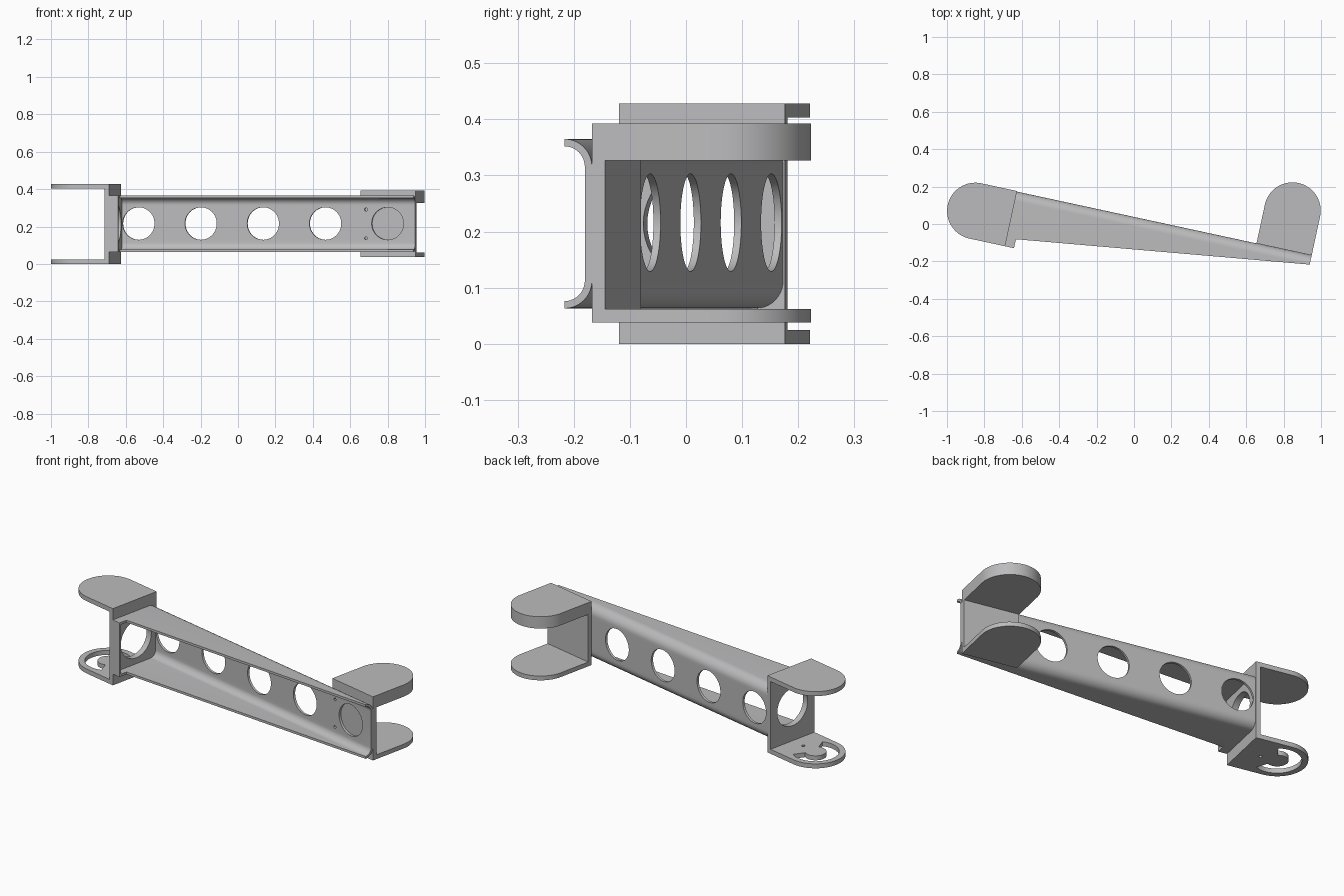
import bpy, bmesh
from math import sin, cos, pi, radians
from mathutils import Matrix

cube = bpy.data.objects.get("Cube")
if cube:
    bpy.data.objects.remove(cube, do_unlink=True)

TURN = Matrix.Rotation(radians(-12.2), 4, 'Z')   # the arm lies askew
MID = 0.214                                      # middle height
LEFT, RIGHT = -0.6485, 0.964                     # arm ends along its length
BACK, FRONT = 0.037, -0.262                      # arm depth limits
BOT, TOP = 0.063, 0.365                          # channel heights
R, WALL = 0.05, 0.013                            # bend radius, sheet thickness
END_R = 0.151                                    # rounded plate radius

grey = bpy.data.materials.new("light_grey")
grey.use_nodes = True
colour = (0.5, 0.5, 0.51, 1)
grey.diffuse_color = colour
grey.node_tree.nodes["Principled BSDF"].inputs["Base Color"].default_value = colour


def finish(name, bm):
    bmesh.ops.recalc_face_normals(bm, faces=bm.faces)
    bm.transform(TURN)
    mesh = bpy.data.meshes.new(name)
    bm.to_mesh(mesh)
    bm.free()
    mesh.materials.append(grey)
    ob = bpy.data.objects.new(name, mesh)
    bpy.context.collection.objects.link(ob)
    return ob


def place(plane, a, b, c):
    return {'xy': (a, b, c), 'yz': (c, a, b), 'xz': (a, c, b)}[plane]


def prism(name, plane, pts, lo, hi):
    """Extrude an outline drawn in a plane between two depths."""
    bm = bmesh.new()
    rings = [[bm.verts.new(place(plane, a, b, c)) for a, b in pts] for c in (lo, hi)]
    for ring in rings:
        bm.faces.new(ring)
    n = len(pts)
    for i in range(n):
        j = (i + 1) % n
        bm.faces.new((rings[0][i], rings[0][j], rings[1][j], rings[1][i]))
    return finish(name, bm)


def arc(a, b, r, start, end, n=24):
    steps = [radians(start + (end - start) * i / n) for i in range(n + 1)]
    return [(a + r * cos(t), b + r * sin(t)) for t in steps]


def circle(a, b, r, n=48):
    return arc(a, b, r, 0, 360, n)[:-1]


def rect(a0, b0, a1, b1):
    return [(a0, b0), (a1, b0), (a1, b1), (a0, b1)]


def cut(ob, cutters):
    for c in cutters:
        c.hide_render = True
        mod = ob.modifiers.new("cut", 'BOOLEAN')
        mod.operation, mod.solver, mod.object = 'DIFFERENCE', 'EXACT', c
        bpy.context.view_layer.objects.active = ob
        bpy.ops.object.modifier_apply(modifier=mod.name)
        bpy.data.objects.remove(c, do_unlink=True)


def channel_section(front):
    """C-shaped section with rounded bends, open toward the front."""
    a = BACK - R
    outer = arc(a, BOT + R, R, -90, 0, 10) + arc(a, TOP - R, R, 0, 90, 10)
    inner = arc(a, TOP - R, R - WALL, 90, 0, 10) + arc(a, BOT + R, R - WALL, 0, -90, 10)
    return [(front, BOT)] + outer + [(front, TOP), (front, TOP - WALL)] + inner + [(front, BOT + WALL)]


# Tapered channel, lofted through sections along the arm
bm = bmesh.new()
rings = []
for x, front in ((LEFT, FRONT), (-0.6, FRONT + 0.003), (-0.5995, -0.213), (RIGHT, -0.0135)):
    rings.append([bm.verts.new((x, y, z)) for y, z in channel_section(front)])
for p, q in zip(rings, rings[1:]):
    for i in range(len(p)):
        j = (i + 1) % len(p)
        bm.faces.new((p[i], p[j], q[j], q[i]))
bm.faces.new(rings[0])
bm.faces.new(rings[-1])
channel = finish("channel", bm)
holes = [prism("hole", 'xz', circle(-0.549 + 0.3405 * i, MID + 0.002, 0.087), 0, 0.1) for i in range(5)]
holes += [prism("pin_hole", 'xz', circle(0.695, MID + s * 0.077, 0.008, 12), 0, 0.1) for s in (-1, 1)]
cut(channel, holes)

# End wall of the channel with its folded front lip
a = BACK - R
wall_outline = [(FRONT, BOT)] + arc(a, BOT + R, R, -90, 0, 10) + arc(a, TOP - R, R, 0, 90, 10) + [(FRONT, TOP)]
end_wall = prism("end_wall", 'yz', wall_outline, LEFT, LEFT + 0.01)
prism("end_lip", 'xy', rect(LEFT, FRONT, -0.6, FRONT + WALL), BOT, TOP)

# Right fork: base and two rounded plates reaching past the channel end
cx, cy = -0.844, FRONT + END_R
back_edge = LEFT - 0.024
fork_base = prism("right_fork_base", 'yz', rect(FRONT, 0, cy + END_R, 0.428), back_edge, LEFT)
for part in (end_wall, fork_base):
    cut(part, [prism("hole", 'yz', circle(cy, MID, 0.105), LEFT - 0.1, LEFT + 0.04)])
outline = arc(cx, cy, END_R, 90, 270, 40) + [(back_edge, FRONT), (back_edge, cy + END_R)]
prism("right_fork_top", 'xy', outline, 0.403, 0.428)
lower = prism("right_fork_bottom", 'xy', outline, 0, 0.025)
slot = arc(cx, cy, 0.12, 65, 300, 40) + arc(cx, cy, 0.055, 300, 65, 30)
cut(lower, [prism("slot", 'xy', slot, -0.1, 0.1),
            prism("pin_hole", 'xy', circle(cx + 0.09, cy, 0.009, 12), -0.1, 0.1)])

# Left fork: base against the channel back, thick upper and thin lower plate
cx, cy = RIGHT - END_R, 0.249
prism("left_fork_base", 'xy', rect(cx - END_R, BACK, RIGHT, BACK + 0.024), 0.038, 0.393)
outline = arc(cx, cy, END_R, 0, 180, 40) + [(cx - END_R, BACK + 0.024), (RIGHT, BACK + 0.024)]
prism("left_fork_top", 'xy', outline, 0.327, 0.393)
prism("left_fork_bottom", 'xy', outline, 0.038, 0.062)

# Smooth the bends and round edges, keep corners sharp
for ob in bpy.context.collection.objects:
    if ob.type == 'MESH' and grey.name in ob.data.materials:
        bpy.ops.object.select_all(action='DESELECT')
        ob.select_set(True)
        bpy.context.view_layer.objects.active = ob
        bpy.ops.object.shade_smooth_by_angle(angle=radians(30))
